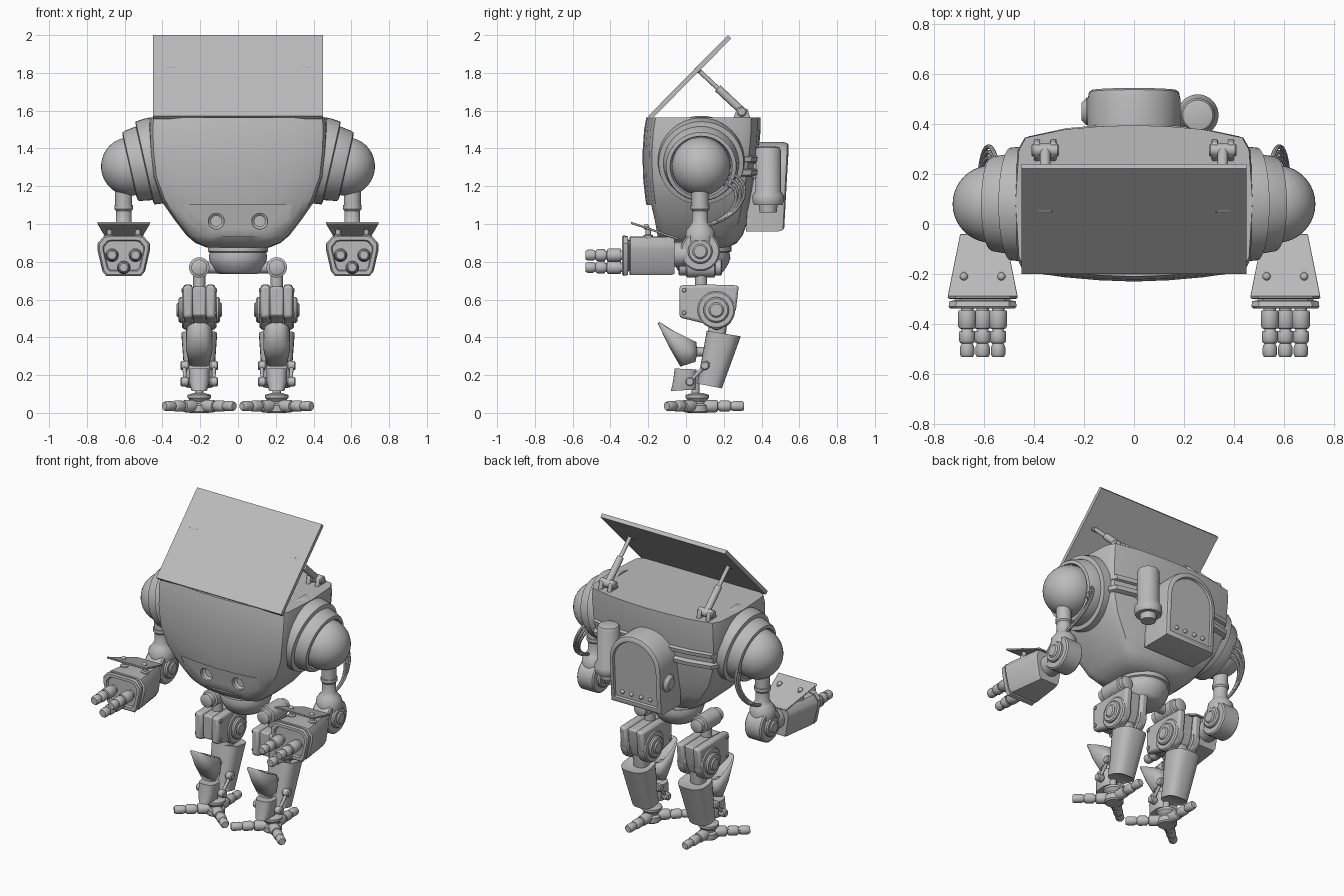
import bpy, bmesh, math
from mathutils import Vector, Matrix, geometry

if "Cube" in bpy.data.objects:
    bpy.data.objects.remove(bpy.data.objects["Cube"])

grey = bpy.data.materials.new("plain grey")
grey.use_nodes = True
grey.diffuse_color = (0.5, 0.5, 0.5, 1)
grey.node_tree.nodes["Principled BSDF"].inputs["Base Color"].default_value = (0.5, 0.5, 0.5, 1)


def smooth(mesh):
    mesh.shade_smooth()
    mesh.set_sharp_from_angle(angle=math.radians(38))


def finish(name, bm, pair=False, bevel=0, shell=0):
    bmesh.ops.recalc_face_normals(bm, faces=bm.faces)
    mesh = bpy.data.meshes.new(name)
    bm.to_mesh(mesh)
    bm.free()
    mesh.materials.append(grey)
    smooth(mesh)
    obj = bpy.data.objects.new(name, mesh)
    bpy.context.collection.objects.link(obj)
    if shell:
        obj.modifiers.new("shell", 'SOLIDIFY').thickness = shell
    if bevel:
        mod = obj.modifiers.new("bevel", 'BEVEL')
        mod.width, mod.segments, mod.limit_method = bevel, 2, 'ANGLE'
    if pair:
        obj.modifiers.new("mirror", 'MIRROR').use_axis[0] = True
    return obj


def loft(name, rings, cap=True, **kw):
    bm = bmesh.new()
    loops = [[bm.verts.new(p) for p in ring] for ring in rings]
    for a, b in zip(loops, loops[1:]):
        for i in range(len(a)):
            bm.faces.new((a[i - 1], a[i], b[i], b[i - 1]))
    if cap:
        bm.faces.new(loops[0])
        bm.faces.new(loops[-1])
    return finish(name, bm, **kw)


def lathe(name, profile, origin, axis=(0, 0, 1), n=32, **kw):
    turn = Vector((0, 0, 1)).rotation_difference(Vector(axis))
    angles = [math.tau * i / n for i in range(n)]
    rings = [[Vector(origin) + turn @ Vector((r * math.cos(a), r * math.sin(a), t))
              for a in angles] for r, t in profile]
    return loft(name, rings, **kw)


def drum(name, x, r, y, z, **kw):
    """Pin running along x, with softened rims."""
    c = min(0.008, r / 4)
    profile = [(r - c, x[0]), (r, x[0] + c), (r, x[1] - c), (r - c, x[1])]
    return lathe(name, profile, (0, y, z), (1, 0, 0), pair=True, **kw)


def tube(name, points, r, n=12, **kw):
    pts = [Vector(p) for p in points]
    rings = []
    for i, p in enumerate(pts):
        way = pts[min(i + 1, len(pts) - 1)] - pts[max(i - 1, 0)]
        turn = way.to_track_quat('Z', 'X')
        rings.append([p + turn @ Vector((r * math.cos(math.tau * k / n), r * math.sin(math.tau * k / n), 0))
                      for k in range(n)])
    return loft(name, rings, **kw)


def prism(name, outline, x, **kw):
    """Side outline (y, z) stretched along x."""
    return loft(name, [[(s, y, z) for y, z in outline] for s in x], **kw)


def oval(front, back, half, x, n=28, power=0.75):
    """Tilted rounded ring between a front and a back point (y, z)."""
    ring = []
    for i in range(n):
        c, s = math.cos(math.tau * i / n), math.sin(math.tau * i / n)
        u = 0.5 + 0.5 * math.copysign(abs(c) ** power, c)
        ring.append((x + half * math.copysign(abs(s) ** power, s),
                     front[0] + (back[0] - front[0]) * u, front[1] + (back[1] - front[1]) * u))
    return ring


def ball(name, centre, r, **kw):
    bm = bmesh.new()
    bmesh.ops.create_uvsphere(bm, u_segments=40, v_segments=24, radius=r, matrix=Matrix.Translation(centre))
    return finish(name, bm, **kw)


# Torso: stacked sections with bowed front and back
def section(z, w, f, b):
    half = [(0, f), (0.3 * w, f + 0.005), (0.6 * w, f + 0.017), (0.88 * w, f + 0.035), (0.97 * w, f + 0.05),
            (w, f + 0.08), (1.03 * w, (f + b) / 2), (w, b - 0.1), (0.94 * w, b - 0.05),
            (0.6 * w, b - 0.017), (0.3 * w, b - 0.005), (0, b)]
    return [(x, y, z) for x, y in half] + [(-x, y, z) for x, y in half[-2:0:-1]]


torso = loft("torso", [section(*row) for row in (
    (1.565, .46, -.21, .395), (1.5, .465, -.222, .395), (1.38, .46, -.23, .385), (1.25, .445, -.228, .37),
    (1.13, .4, -.215, .35), (1.02, .325, -.195, .33), (.94, .265, -.17, .3), (.9, .22, -.14, .27),
    (.875, .16, -.09, .22))])

# Recessed face with two round eye sockets
recess = loft("recess_cutter", [[(-w, -.4, z), (w, -.4, z), (w, y, z), (-w, y, z)]
                                for w, y, z in ((.235, -.15, .935), (.285, -.18, 1.1))])
sockets = lathe("socket_cutter", [(.042, -.3), (.042, -.14), (.03, -.13)], (.115, 0, 1.015), (0, 1, 0), pair=True)
for cutter in (recess, sockets):
    mod = torso.modifiers.new("cut", 'BOOLEAN')
    mod.object, mod.solver = cutter, 'EXACT'
graph = bpy.context.evaluated_depsgraph_get()
carved = bpy.data.meshes.new_from_object(torso.evaluated_get(graph))
torso.modifiers.clear()
torso.data = carved
smooth(carved)
for cutter in (recess, sockets):
    bpy.data.objects.remove(cutter)

# Raised bands around the back
for low in (1.25, 1.32):
    loft("back_band", [section(low, .44, -.1, .37), section(low + .01, .45, -.1, .395),
                       section(low + .035, .45, -.1, .4), section(low + .045, .44, -.1, .38)])

# Open lid with struts
prism("lid", [(-.2, 1.572), (.222, 2), (.24, 1.982), (-.182, 1.555)], (-.45, .45))
knee, tip = Vector((.355, .295, 1.6)), Vector((.355, .065, 1.815))
tube("strut_sleeve", [knee, knee.lerp(tip, .55)], .021, pair=True)
tube("strut_rod", [knee, tip], .012, pair=True)
drum("strut_pivot", (.3, .41), .026, .295, 1.595)
drum("lid_pivot", (.325, .385), .016, .06, 1.815)
for x in (.31, .375):
    prism("strut_lug", [(.25, 1.56), (.34, 1.56), (.325, 1.61), (.27, 1.61)], (x, x + .025), pair=True, bevel=.006)

# Backpack with arched sunken panel
def arch(y, k):
    pts = [(-.185, .96), (.185, .96)]
    pts += [(.185 * math.cos(math.pi * i / 20), 1.25 + .185 * math.sin(math.pi * i / 20)) for i in range(21)]
    return [(x * k, y + (z - 1.2) * .05, 1.2 + (z - 1.2) * k) for x, z in pts]


loft("backpack", [arch(y, k) for y, k in ((.33, 1), (.5, 1), (.525, .97), (.532, .92), (.532, .84), (.518, .82))])
for x in (-.1, -.035, .035, .1):
    ball("pack_rivet", (x, .512, 1.04), .013)
lathe("pack_side_knob", [(.055, 0), (.055, .02), (.035, .04)], (-.17, .45, 1.15), (-1, 0, 0))
lathe("tank", [(.045, 1.06), (.05, 1.1), (.075, 1.1), (.083, 1.12), (.083, 1.15), (.068, 1.175),
               (.068, 1.39), (.06, 1.405), (.04, 1.41)], (.255, .435, 0))
prism("tank_bracket", [(.3, 1.24), (.43, 1.24), (.43, 1.32), (.3, 1.32)], (.2, .28), bevel=.01)

# Shoulders
lathe("shoulder_collar", [(.225, -.22), (.23, -.13), (.225, -.08), (.2, -.075), (.19, -.01), (.185, 0),
                          (.165, .004), (.155, -.03)], (.57, .08, 1.305), (.97, 0, -.22), n=48, pair=True)
ball("shoulder_ball", (.57, .08, 1.305), .155, pair=True)

# Arms
ARM = .605
lathe("upper_arm", [(.045, 1.18), (.045, 1.1), (.05, 1.1), (.05, 1.08), (.042, 1.07), (.042, 1.01), (.055, .99),
                    (.075, .965), (.08, .92), (.07, .86)], (ARM, .075, 0), pair=True)
drum("elbow_drum", (.545, .665), .105, .075, .855)
drum("elbow_hub", (.525, .685), .065, .075, .855)
drum("elbow_cap", (.515, .695), .04, .075, .855)
lathe("forearm", [(.065, 0), (.065, .11), (.08, .12), (.08, .18)], (ARM, 0, .84), (0, -1, 0), pair=True)
for shift in (0, .03, .06):
    path = geometry.interpolate_bezier((.54, .2, 1.27 - shift), (.56, .36 - shift, 1.27 - shift),
                                       (.62, .36 - shift, 1.05), (.62, .1, .99), 16)
    tube("arm_cable", path, .009, n=8, pair=True)

# Hands: tapered housing, tilted top plate and wrist flange
def palm(y, kx, kz):
    half = [(.095, -.105), (.113, -.085), (.14, .03), (.14, .06), (.11, .095), (.085, .1)]
    return [(ARM + x * kx, y, .835 + z * kz) for x, z in half + [(-x, z) for x, z in half[::-1]]]


loft("hand_housing", [palm(-.06, .65, .95), palm(-.08, .7, 1), palm(-.295, 1, 1), palm(-.3, .94, .94)], pair=True)
loft("wrist_flange", [palm(-.29, .8, .8), palm(-.305, .8, .8), palm(-.308, .95, 1), palm(-.33, .97, 1.05),
                      palm(-.338, .92, .98), palm(-.338, .78, .8), palm(-.325, .74, .75)], pair=True)
plate = [(-.14, -.29, 1.0), (.14, -.29, 1.0), (.09, -.04, .915), (-.09, -.04, .915)]
loft("hand_plate", [[(ARM + x, y, z + h) for x, y, z in plate] for h in (0, .012)], pair=True, bevel=.003)
for side in (-.075, .075):
    ball("plate_rivet", (ARM + side, -.21, .985), .016, pair=True)
    lathe("plate_post", [(.025, .9), (.025, .94), (.014, .945), (.014, .98)], (ARM + side, -.2, 0), n=16, pair=True)


def digit(name, origin, axis, r, lengths):
    """Chain of rounded segments with narrow joints between."""
    profile, t = [(r * .7, 0)], .025
    for i, length in enumerate(lengths):
        k = r * (1 - .1 * i)
        profile += [(r * .7, t), (k * .92, t), (k, t + .008), (k, t + length - .012),
                    (k * .85, t + length - .003), (r * .6, t + length)]
        t += length + .008
    lathe(name, profile, origin, axis, n=20, pair=True)


for x, z in ((-.062, .835), (.062, .835), (0, .77)):
    digit("finger", (ARM + x, -.32, z), (0, -1, 0), .036, (.075, .05, .046))

# Pelvis and hips
lathe("pelvis", [(.15, .91), (.16, .88), (.16, .855), (.15, .85), (.155, .82), (.145, .79), (.12, .75), (.1, .735)],
      (0, .08, 0), n=40)
LEG = .205
drum("hip_axle", (.05, .22), .032, .08, .77)
lathe("hip_barrel", [(.035, -.04), (.042, -.035), (.042, 0), (.054, .005), (.054, .15), (.042, .155),
                     (.042, .185), (.035, .19)], (LEG, 0, .77), (0, 1, 0), pair=True)
lathe("hip_stem", [(.032, .64), (.032, .74)], (LEG, .08, 0), pair=True)

# Thighs: two cheek plates around a core, with knee discs
thigh = [(-.035, .675), (.1, .68), (.28, .675), (.265, .55), (.235, .47), (.16, .435), (.09, .475), (-.035, .505)]
core = [(y * .9 + .01, z * .9 + .06) for y, z in thigh]
prism("thigh_core", core, (LEG - .035, LEG + .035), pair=True, bevel=.01)
for side in (-1, 1):
    prism("thigh_cheek", thigh, (LEG + side * .035, LEG + side * .085), pair=True, bevel=.015)
    for r, reach in ((.1, .092), (.068, .11), (.04, .12)):
        drum("knee_disc", sorted((LEG + side * .03, LEG + side * reach)), r, .16, .545)
    for z in (.53, .65):
        drum("thigh_bolt", sorted((LEG + side * .07, LEG + side * .093)), .012, -.01, z, n=12)
    # Shin pistons beside the ankle
    tube("ankle_piston", [(LEG + side * .08, .12, .27), (LEG + side * .075, .01, .155)], .01, pair=True)
    for y, z in ((.1, .25), (.02, .165)):
        drum("piston_pin", sorted((LEG + side * .055, LEG + side * .1)), .024, y, z, n=20)

# Shins and guards
loft("shin", [oval((.14, .41), (.25, .4), .06, LEG), oval((.11, .435), (.29, .405), .095, LEG),
              oval((.06, .155), (.19, .13), .075, LEG), oval((.07, .16), (.18, .14), .06, LEG)], pair=True)
loft("knee_strut", [oval((.13, .5), (.22, .5), .045, LEG), oval((.09, .3), (.2, .3), .045, LEG)], pair=True)
loft("knee_guard", [oval((-.15, .475), (.055, .375), .07, LEG), oval((-.09, .35), (.06, .32), .07, LEG),
                    oval((-.03, .245), (.05, .27), .055, LEG)], cap=False, shell=.012, pair=True)
tube("guard_arm", [(LEG, -.05, .33), (LEG, .14, .32)], .025, pair=True)
loft("ankle_guard", [oval((-.06, .235), (.055, .23), .055, LEG), oval((-.068, .17), (.055, .17), .055, LEG),
                     oval((-.08, .115), (.055, .125), .042, LEG)], pair=True)
lathe("ankle_stem", [(.022, .08), (.022, .2)], (LEG, .05, 0), pair=True)

# Feet: hub with three jointed toes
lathe("foot_hub", [(.05, 0), (.058, .008), (.058, .04), (.045, .05), (.045, .06), (.062, .08), (.062, .095),
                   (.03, .105)], (LEG, .06, 0), pair=True)
for axis in ((.75, -.66, 0), (-.75, -.66, 0), (0, 1, 0)):
    digit("toe", (LEG, .06, .036), axis, .033, (.085, .06, .06))
